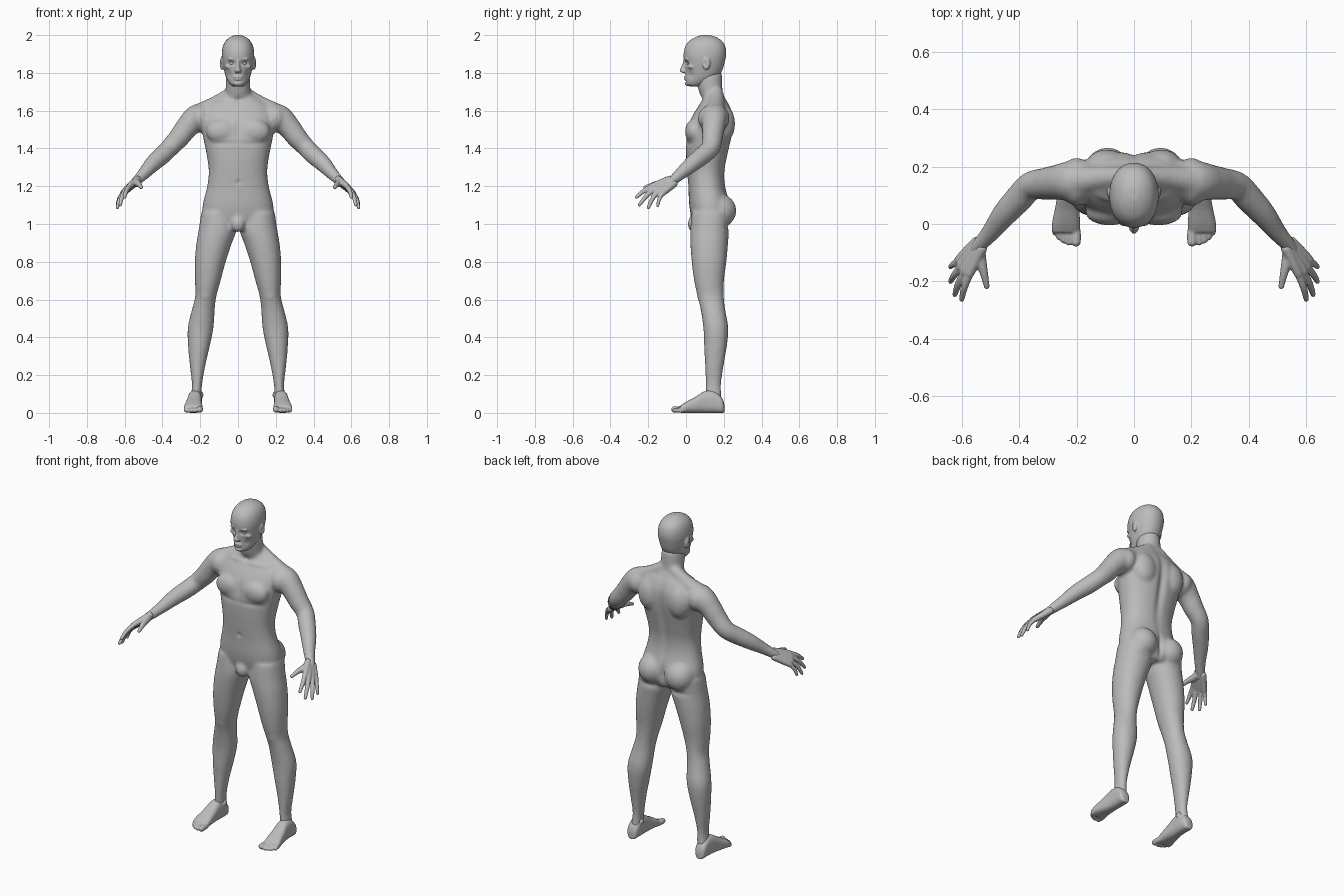
import bpy, bmesh, math
from mathutils import Vector, Matrix

skin = bpy.data.materials.new("grey_skin")
skin.diffuse_color = (0.5, 0.5, 0.5, 1)


def refine(rows, k=4):
    """Catmull-Rom interpolation of section rows."""
    out = []
    for i in range(len(rows) - 1):
        quad = (rows[max(i - 1, 0)], rows[i], rows[i + 1], rows[min(i + 2, len(rows) - 1)])
        for s in range(k):
            t = s / k
            out.append([0.5 * (2 * b + (c - a) * t + (2 * a - 5 * b + 4 * c - d) * t * t
                               + (3 * b - a - 3 * c + d) * t ** 3) for a, b, c, d in zip(*quad)])
    return out + [list(rows[-1])]


def skin_rings(bm, rings):
    """Bridge rings of points and cap both ends."""
    vs = [[bm.verts.new(p) for p in r] for r in rings]
    n = len(vs[0])
    for a, b in zip(vs, vs[1:]):
        for j in range(n):
            bm.faces.new((a[j], a[(j + 1) % n], b[(j + 1) % n], b[j]))
    bm.faces.new(vs[0][::-1])
    bm.faces.new(vs[-1])


def oval(n=32, e=2.2):
    f = lambda c: math.copysign(abs(c) ** (2 / e), c)
    return [(f(math.cos(2 * math.pi * i / n)), f(math.sin(2 * math.pi * i / n))) for i in range(n)]


def stack(bm, rows, e=2.2, side=1):
    """Horizontal ovals: z, centre x, centre y, radius x, radius y."""
    skin_rings(bm, [[(side * (cx + rx * u), cy + ry * v, z) for u, v in oval(e=e)]
                    for z, cx, cy, rx, ry in refine(rows)])


def ball(bm, c, r, side=1):
    m = Matrix.Translation((c[0] * side, c[1], c[2])) @ Matrix.Diagonal((*r, 1))
    bmesh.ops.create_icosphere(bm, subdivisions=3, radius=1, matrix=m)


def tube(bm, rows, side=1):
    """Round tube through x, y, z, radius, with round ends."""
    rows = refine(rows)
    pts = [Vector((r[0] * side, r[1], r[2])) for r in rows]
    rings = []
    for i, p in enumerate(pts):
        d = pts[min(i + 1, len(pts) - 1)] - pts[max(i - 1, 0)]
        q = d.to_track_quat('Z', 'Y')
        rings.append([p + q @ Vector((u, v, 0)) * rows[i][3] for u, v in oval(20, 2)])
    skin_rings(bm, rings)
    for p, r in ((pts[0], rows[0][3]), (pts[-1], rows[-1][3])):
        ball(bm, p, (r, r, r))


def finish(bm, name, voxel=0.0, smooth=0, dents=()):
    """Fuse the pieces into one surface, soften it and press in the details."""
    bmesh.ops.recalc_face_normals(bm, faces=bm.faces[:])
    me = bpy.data.meshes.new(name)
    bm.to_mesh(me)
    bm.free()
    ob = bpy.data.objects.new(name, me)
    bpy.context.collection.objects.link(ob)
    bpy.context.view_layer.objects.active = ob
    ob.select_set(True)
    if voxel:
        m = ob.modifiers.new("fuse", 'REMESH')
        m.mode, m.voxel_size = 'VOXEL', voxel
        s = ob.modifiers.new("soften", 'SMOOTH')
        s.factor, s.iterations = 0.5, smooth
        for mod in ("fuse", "soften"):
            bpy.ops.object.modifier_apply(modifier=mod)
    for c, r, push in dents:
        for v in ob.data.vertices:
            k = sum(((v.co[i] - c[i]) / r[i]) ** 2 for i in range(3))
            if k < 8:
                v.co += Vector(push) * math.exp(-k)
    ob.data.materials.clear()
    ob.data.materials.append(skin)
    ob.data.polygons.foreach_set("use_smooth", [True] * len(ob.data.polygons))
    ob.select_set(False)
    return ob


# body: trunk and neck
bm = bmesh.new()
stack(bm, [(.985, 0, .13, .11, .08), (1.03, 0, .13, .18, .10), (1.1, 0, .125, .187, .108),
           (1.2, 0, .11, .163, .098), (1.28, 0, .105, .155, .10), (1.36, 0, .11, .165, .11),
           (1.45, 0, .12, .183, .12), (1.52, 0, .13, .195, .12), (1.58, 0, .143, .195, .105),
           (1.63, 0, .15, .165, .08), (1.66, 0, .15, .12, .062), (1.69, 0, .145, .07, .052)], 2.3)
stack(bm, [(1.6, 0, .15, .08, .06), (1.66, 0, .143, .071, .06), (1.7, 0, .132, .066, .063),
           (1.76, 0, .122, .064, .07), (1.8, 0, .12, .06, .07)], 2)
ball(bm, (0, .045, 1.0), (.04, .037, .045))
for s in (1, -1):
    # trapezius, deltoid, chest, shoulder blade, buttock
    tube(bm, [(.04, .165, 1.69, .034), (.12, .16, 1.635, .042), (.2, .15, 1.585, .055)], s)
    ball(bm, (.2, .147, 1.56), (.06, .085, .075), s)
    ball(bm, (.085, .04, 1.49), (.085, .045, .065), s)
    ball(bm, (.095, .2, 1.53), (.075, .06, .1), s)
    ball(bm, (.092, .175, 1.07), (.085, .092, .09), s)
    # arm
    tube(bm, [(.15, .15, 1.57, .07), (.215, .15, 1.563, .071), (.27, .145, 1.512, .061),
              (.31, .14, 1.46, .056), (.36, .132, 1.405, .05), (.40, .09, 1.365, .049),
              (.45, .035, 1.32, .044), (.5, -.03, 1.265, .033), (.54, -.075, 1.225, .026),
              (.55, -.09, 1.215, .024)], s)
    # leg
    stack(bm, [(1.06, .105, .13, .09, .1), (.97, .108, .125, .1, .102), (.9, .126, .123, .094, .1),
               (.8, .147, .122, .082, .092), (.7, .16, .122, .068, .079), (.62, .17, .13, .056, .07),
               (.55, .183, .142, .06, .065), (.45, .198, .158, .068, .066), (.35, .207, .156, .057, .06),
               (.25, .214, .15, .041, .049), (.15, .217, .145, .027, .041), (.08, .222, .147, .029, .042),
               (.04, .225, .147, .028, .042)], 2.1, s)
    # kneecap
    ball(bm, (.172, .085, .63), (.035, .028, .045), s)
body_dents = [((0, .26, 1.42), (.022, .08, .2), (0, -.016, 0)),      # spine groove
              ((0, .26, 1.07), (.012, .07, .06), (0, -.02, 0)),      # buttock cleft
              ((0, .0, 1.5), (.014, .05, .06), (0, .008, 0)),        # breastbone
              ((0, .01, 1.22), (.01, .03, .012), (0, .008, 0)),      # navel
              ((0, .07, 1.655), (.018, .03, .014), (0, .01, 0))]     # throat notch
for s in (1, -1):
    body_dents += [((s * .085, 0, 1.425), (.07, .04, .012), (0, .005, 0)),
                   ((s * .085, .06, 1.64), (.06, .04, .01), (0, -.006, .003)),
                   ((s * .1, .21, .985), (.06, .05, .015), (0, -.008, 0))]
finish(bm, "body", .009, 8, body_dents)

# head: skull, nose, lips, brows, ears
bm = bmesh.new()
stack(bm, [(1.728, 0, .05, .025, .03), (1.74, 0, .055, .043, .056), (1.77, 0, .08, .061, .083),
           (1.81, 0, .094, .073, .097), (1.86, 0, .098, .083, .108), (1.9, 0, .1, .086, .113),
           (1.94, 0, .102, .08, .106), (1.97, 0, .104, .065, .086), (1.99, 0, .105, .041, .053),
           (2.0, 0, .105, .016, .02)], 2.15)
stack(bm, [(1.87, 0, .0, .009, .014), (1.84, 0, -.004, .01, .018), (1.818, 0, -.01, .014, .023),
           (1.808, 0, -.009, .019, .024), (1.8, 0, -.002, .014, .016)], 2)
ball(bm, (0, .0, 1.778), (.027, .012, .007))
ball(bm, (0, .001, 1.767), (.022, .012, .007))
ball(bm, (0, .012, 1.744), (.024, .018, .014))
face_dents = [((0, -.01, 1.7725), (.024, .02, .0025), (0, .004, 0)),
              ((0, .0, 1.756), (.02, .02, .005), (0, .004, 0))]
for s in (1, -1):
    ball(bm, (.03, .006, 1.873), (.026, .015, .007), s)
    ball(bm, (.05, .03, 1.832), (.02, .02, .013), s)
    ball(bm, (.086, .108, 1.85), (.011, .021, .034), s)
    face_dents += [((s * .033, .0, 1.852), (.019, .03, .011), (0, .012, 0)),
                   ((s * .1, .1, 1.85), (.02, .01, .016), (-s * .008, 0, 0)),
                   ((s * .05, .02, 1.79), (.018, .03, .02), (-s * .004, .004, 0))]
finish(bm, "head", .0045, 4, face_dents)

# hands: wrist, knuckle, middle joint, tip for each finger
fingers = [((.572, -.172, 1.204), (.60, -.262, 1.142), .0125),
           ((.590, -.165, 1.188), (.624, -.246, 1.102), .0125),
           ((.603, -.148, 1.172), (.639, -.200, 1.086), .012),
           ((.610, -.124, 1.162), (.640, -.150, 1.096), .011)]
toes = [(.202, -.062, .017), (.227, -.064, .0115), (.245, -.057, .011), (.261, -.046, .0105), (.275, -.03, .010)]
for s, label in ((1, "left"), (-1, "right")):
    bm = bmesh.new()
    for i, (k, t, r) in enumerate(fingers):
        base = Vector((.54, -.075, 1.225)) + Vector((.006, .008, -.008)) * (i - 1.5)
        k, t = Vector(k), Vector(t)
        mid = k.lerp(t, .5) + Vector((.005, -.004, .004))
        tube(bm, [(*base, .019), (*base.lerp(k, .6), .0175), (*k, .0155)], s)
        tube(bm, [(*k, r + .001), (*mid, r), (*t, r * .75)], s)
    tube(bm, [(.538, -.085, 1.222, .02), (.534, -.125, 1.216, .02), (.523, -.17, 1.209, .0145),
              (.513, -.217, 1.194, .01)], s)
    finish(bm, label + "_hand", .0045, 3)

    # foot: upright ovals from heel to ball, then toes
    bm = bmesh.new()
    rows = [(.203, .228, .016, .045), (.19, .228, .032, .08), (.15, .227, .036, .115), (.1, .229, .038, .115),
            (.05, .233, .043, .085), (.0, .237, .049, .058), (-.03, .238, .048, .038)]
    skin_rings(bm, [[(s * (cx + hw * u), y, h / 2 * (1 + v)) for u, v in oval(e=2.6)]
                    for y, cx, hw, h in refine(rows)])
    for x, y, r in toes:
        tube(bm, [(x * .8 + .047, .01, .022, r), (x, y + .03, .019, r), (x, y, r + .001, r)], s)
    ball(bm, (.197, .15, .095), (.014, .018, .02), s)
    finish(bm, label + "_foot", .0045, 3)

    # eyeball
    bm = bmesh.new()
    ball(bm, (.032, .018, 1.851), (.014, .0135, .0115), s)
    finish(bm, label + "_eye")
